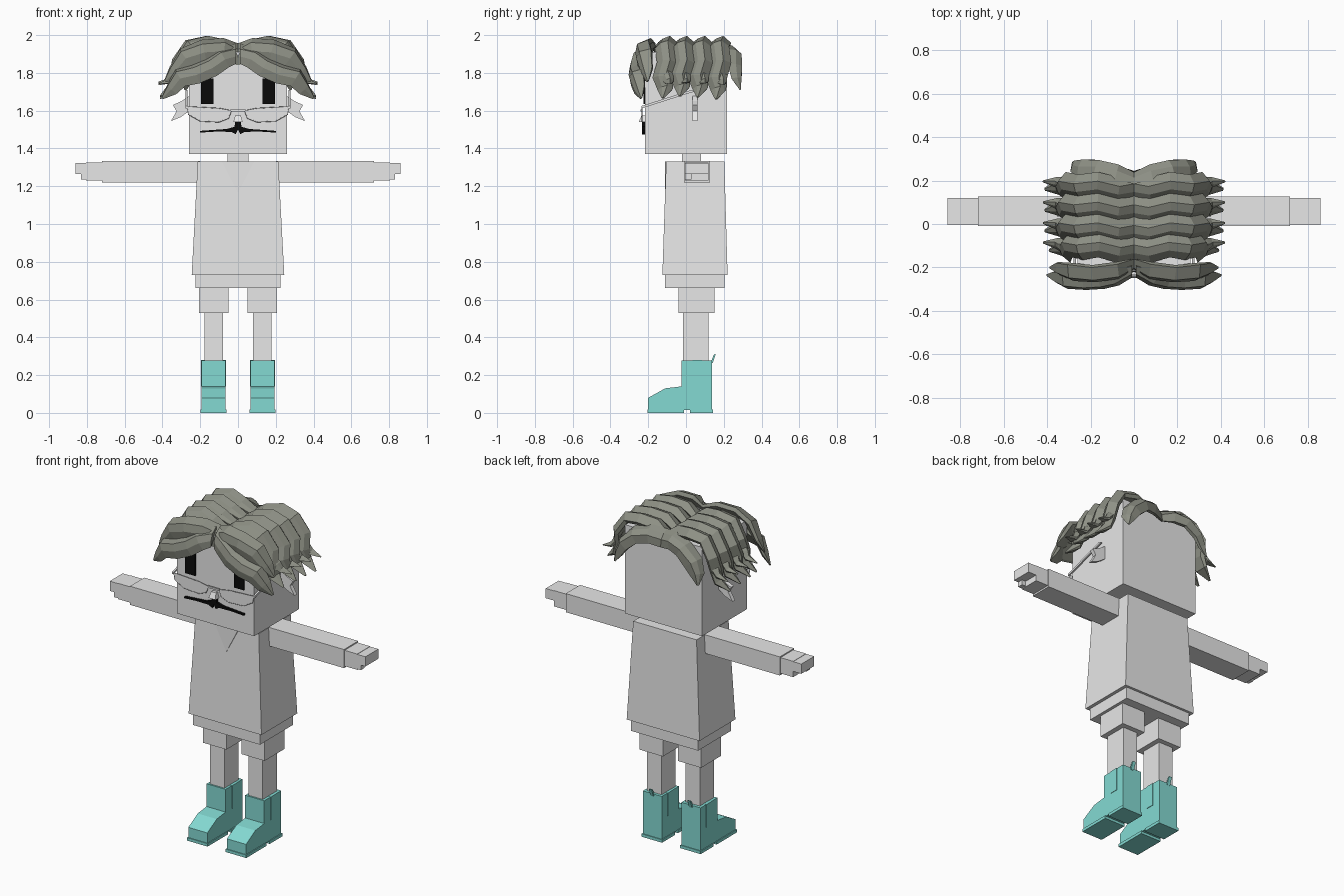
import bpy, bmesh
from mathutils import Vector

cube = bpy.data.objects.get("Cube")
if cube:
    bpy.data.objects.remove(cube, do_unlink=True)


def material(name, r, g, b):
    m = bpy.data.materials.new(name)
    m.use_nodes = True
    m.diffuse_color = (r, g, b, 1)
    m.node_tree.nodes["Principled BSDF"].inputs["Base Color"].default_value = (r, g, b, 1)
    return m


GREY = material("light_grey", 0.8, 0.8, 0.8)
TEAL = material("boot_teal", 0.23, 0.7, 0.65)
HAIR = material("hair_grey", 0.27, 0.28, 0.235)
BLACK = material("black", 0.003, 0.003, 0.003)


def finish(bm, name, mat, mirror=False):
    bmesh.ops.recalc_face_normals(bm, faces=bm.faces)
    mesh = bpy.data.meshes.new(name)
    bm.to_mesh(mesh)
    bm.free()
    mesh.materials.append(mat)
    ob = bpy.data.objects.new(name, mesh)
    bpy.context.collection.objects.link(ob)
    if mirror:
        ob.modifiers.new("mirror", 'MIRROR').use_clip = False
    return ob


def loft(bm, rings):
    """Skin a closed tube through equally long rings of points."""
    rings = [[bm.verts.new(p) for p in ring] for ring in rings]
    n = len(rings[0])
    for a, b in zip(rings, rings[1:]):
        for i in range(n):
            j = (i + 1) % n
            bm.faces.new((a[i], a[j], b[j], b[i]))
    bm.faces.new(rings[0])
    bm.faces.new(rings[-1])


def block(name, x, y, z, mat=GREY, top=None, mirror=False):
    """Box from ranges; top gives other x and y ranges for a taper."""
    def ring(x, y, h):
        return [(x[0], y[0], h), (x[1], y[0], h), (x[1], y[1], h), (x[0], y[1], h)]
    bm = bmesh.new()
    tx, ty = top or (x, y)
    loft(bm, [ring(x, y, z[0]), ring(tx, ty, z[1])])
    return finish(bm, name, mat, mirror)


def prism(name, outline, axis, a, b, mat=GREY, mirror=False):
    """Extrude an outline along x (points y,z) or y (points x,z)."""
    bm = bmesh.new()
    put = (lambda p, d: (d, *p)) if axis == "x" else (lambda p, d: (p[0], d, p[1]))
    loft(bm, [[put(p, d) for p in outline] for d in (a, b)])
    return finish(bm, name, mat, mirror)


# Head, neck and clothes
block("head", (-.26, .26), (-.217, .217), (1.37, 1.91))
block("neck", (-.055, .055), (-.02, .08), (1.32, 1.38))
block("tunic", (-.245, .245), (-.125, .22), (.73, 1.33), top=((-.213, .213), (-.105, .203)))
prism("collar", [(-.085, 1.33), (0, 1.165), (.085, 1.33)], "y", -.112, -.104)
block("shorts_waist", (-.225, .225), (-.11, .205), (.66, .74))

# Limbs, repeated for both sides
for label, s in (("left", 1), ("right", -1)):
    def span(a, b):
        return tuple(sorted((s * a, s * b)))
    block(label + "_arm", span(.2, .72), (-.01, .127), (1.22, 1.333))
    block(label + "_palm", span(.71, .805), (-.004, .12), (1.23, 1.326))
    block(label + "_fingers", span(.8, .86), (-.004, .12), (1.265, 1.324))
    block(label + "_thumb", span(.8, .83), (-.004, .03), (1.235, 1.27))
    block(label + "_shorts_leg", span(.05, .207), (-.04, .15), (.53, .67))
    block(label + "_shin", span(.08, .177), (-.015, .12), (.2, .54))
    # Boot: shaft and toe in one side profile, sole, heel, side panels, tab
    prism(label + "_boot", [(-.2, .015), (-.2, .08), (-.11, .13), (-.025, .14), (-.025, .278),
                            (.138, .278), (.138, .015)], "x", s * .066, s * .194, TEAL)
    block(label + "_sole", span(.061, .199), (-.205, -.01), (0, .018), TEAL)
    block(label + "_heel", span(.061, .199), (.02, .143), (0, .018), TEAL)
    block(label + "_boot_panel", span(.063, .197), (.035, .085), (.14, .279), TEAL)
    prism(label + "_boot_tab", [(.132, .27), (.148, .31), (.158, .312), (.142, .265)],
          "x", s * .12, s * .14, TEAL)

# Face
block("eyes", (.13, .197), (-.226, -.216), (1.635, 1.77), BLACK, mirror=True)
prism("moustache", [(0, 1.54), (.016, 1.54), (.018, 1.515), (.06, 1.503), (.2, 1.493),
                    (.2, 1.484), (.12, 1.489), (.035, 1.488), (.012, 1.475), (0, 1.5)],
      "y", -.232, -.215, BLACK, mirror=True)
prism("ears", [(.255, 1.68), (.3, 1.65), (.345, 1.63), (.325, 1.597), (.355, 1.545),
               (.305, 1.565), (.255, 1.6)], "y", .035, .06, mirror=True)

# Glasses: lenses, thin rims, bridge and temples
LENS = [(.035, 1.6), (.1, 1.612), (.27, 1.622), (.262, 1.58), (.2, 1.545), (.1, 1.54), (.05, 1.56)]
prism("lenses", LENS, "y", -.234, -.23, mirror=True)
rim = bpy.data.curves.new("glasses_rims", 'CURVE')
rim.dimensions = '3D'
rim.bevel_depth = .0025
rim.bevel_resolution = 0
spline = rim.splines.new('POLY')
spline.points.add(len(LENS) - 1)
for pt, (x, z) in zip(spline.points, LENS):
    pt.co = (x, -.233, z, 1)
spline.use_cyclic_u = True
rim.materials.append(GREY)
rims = bpy.data.objects.new("glasses_rims", rim)
bpy.context.collection.objects.link(rims)
rims.modifiers.new("mirror", 'MIRROR')
block("glasses_bridge", (-.04, .04), (-.24, -.23), (1.595, 1.605))
block("nose", (-.025, .025), (-.25, -.21), (1.54, 1.575), top=((-.015, .015), (-.235, -.21)))
prism("glasses_temples", [(-.235, 1.612), (-.235, 1.625), (.03, 1.71), (.05, 1.7), (.03, 1.697)],
      "x", .268, .278, mirror=True)

# Hair: ridged locks swept along a path, mirrored at the parting
SECTION = [(-.5, .1), (-.22, .75), (.12, 1), (.5, .35), (.4, 0), (-.4, 0)]


def lock(bm, path, width, thick, across):
    path = [Vector(p) for p in path]
    last = len(path) - 1
    rings = []
    for i, p in enumerate(path):
        t = (path[min(i + 1, last)] - path[max(i - 1, 0)]).normalized()
        if i == 0:
            t = Vector((1, 0, 0))
        w = Vector(across)
        w = (w - t * w.dot(t)).normalized()
        n = t.cross(w)
        k = {last: .12, last - 1: .72}.get(i, 1)
        h = thick * (.5 if i == 0 else k)
        rings.append([p + w * (u * width * k) + n * (v * h) for u, v in SECTION])
    loft(bm, rings)


bm = bmesh.new()
SIDE = [(0, 1.9), (.08, 1.92), (.17, 1.938), (.245, 1.925), (.295, 1.85),
        (.305, 1.78), (.335, 1.715), (.41, 1.675)]
for i, (y, drop) in enumerate([(-.11, .01), (-.02, .0), (.075, .005), (.172, .015)]):
    # Each lock sways a little forwards and back
    path = [(x * (.95 if i == 0 else 1), y + .012 * (-1) ** k * (k % 3 > 0), z - drop * (k > 4))
            for k, (x, z) in enumerate(SIDE)]
    lock(bm, path, .112, .058, (0, 1, 0))
    lock(bm, [(.29, y, 1.83), (.32, y + .01, 1.775), (.355, y + .02, 1.745),
              (.42, y + .025, 1.75 - drop)], .07, .04, (0, 1, 0))
finish(bm, "hair_sides", HAIR, True)

bm = bmesh.new()
FRONT = (0, .5, .87)
lock(bm, [(0, -.185, 1.895), (.08, -.2, 1.918), (.18, -.215, 1.91), (.27, -.21, 1.875),
          (.33, -.2, 1.8), (.385, -.2, 1.755)], .13, .06, FRONT)
lock(bm, [(.01, -.215, 1.9), (.08, -.235, 1.87), (.14, -.25, 1.825), (.22, -.255, 1.79),
          (.3, -.25, 1.77), (.345, -.24, 1.71), (.4, -.235, 1.665)], .12, .055, FRONT)
finish(bm, "hair_fringe", HAIR, True)

bm = bmesh.new()
lock(bm, [(0, .21, 1.895), (.08, .225, 1.905), (.16, .245, 1.885), (.225, .25, 1.82),
          (.26, .26, 1.76), (.28, .285, 1.71)], .11, .05, (0, .5, -.87))
finish(bm, "hair_back", HAIR, True)
